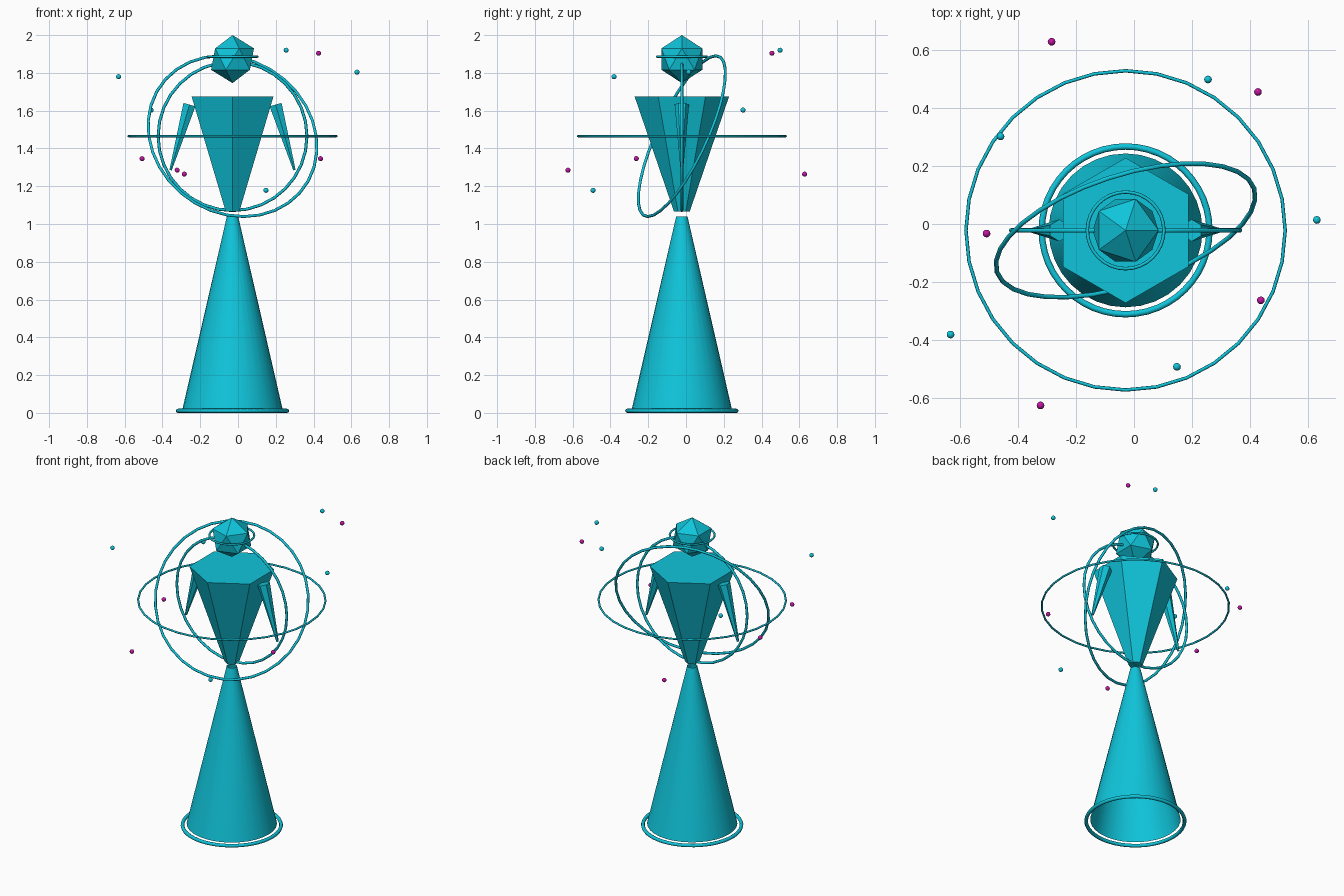
import bpy
import math
from mathutils import Vector

if "Cube" in bpy.data.objects:
    bpy.data.objects.remove(bpy.data.objects["Cube"])

CX, CY = -0.029, -0.022      # axis of the figure
MID = 1.465                  # centre height of the orbit rings


def material(name, rgb):
    m = bpy.data.materials.new(name)
    m.diffuse_color = (*rgb, 1)
    m.use_nodes = True
    m.node_tree.nodes["Principled BSDF"].inputs["Base Color"].default_value = m.diffuse_color
    return m


CYAN = material("cyan", (0.005, 0.56, 0.71))
MAGENTA = material("magenta", (0.55, 0.008, 0.38))


def finish(name, mat, smooth=False):
    ob = bpy.context.object
    ob.name = name
    ob.data.materials.append(mat)
    if smooth:
        bpy.ops.object.shade_smooth_by_angle(angle=math.radians(50))
    return ob


def cone(name, bottom, top, r_bottom, r_top, sides, fill='NGON', smooth=False):
    """Tapered prism running between two points."""
    a, b = Vector(bottom), Vector(top)
    axis = b - a
    tilt = math.atan2(axis.x, axis.z)
    bpy.ops.mesh.primitive_cone_add(
        vertices=sides, radius1=r_bottom, radius2=r_top, depth=axis.length,
        end_fill_type=fill, location=(a + b) / 2, rotation=(0, tilt, 0))
    return finish(name, CYAN, smooth)


def ring(name, z, major, minor, rot=(0, 0, 0), segments=32):
    bpy.ops.mesh.primitive_torus_add(
        major_radius=major, minor_radius=minor, major_segments=segments,
        minor_segments=8, location=(CX, CY, z),
        rotation=[math.radians(r) for r in rot])
    return finish(name, CYAN, True)


# Open skirt cone and the ring around its hem
cone("skirt", (CX, CY, 0.02), (CX, CY, 1.04), 0.265, 0.03, 32, 'NOTHING', True)
ring("base_ring", 0.011, 0.289, 0.011, segments=48)

# Six-sided torso, widest at the shoulders
cone("torso", (CX, CY, 1.067), (CX, CY, 1.675), 0.042, 0.25, 6)

# Tapered arms, mirrored about the axis
for side, label in ((-1, "left"), (1, "right")):
    cone(label + "_arm", (CX + side * 0.328, CY, 1.285),
         (CX + side * 0.228, CY, 1.632), 0.007, 0.038, 6)

# Faceted head with halo
bpy.ops.mesh.primitive_ico_sphere_add(subdivisions=1, radius=0.127,
                                      location=(CX, CY, 1.873))
finish("head", CYAN)
ring("halo", 1.886, 0.132, 0.006)

# Orbit rings: level, upright and tilted
ring("level_orbit", MID, 0.55, 0.006)
ring("upright_orbit", MID, 0.394, 0.008, (90, 0, 0))
ring("tilted_orbit", MID, 0.466, 0.008, (66, 0, 18))

# Floating beads
cyan_beads = [(0.255, 0.498, 1.92), (-0.46, 0.302, 1.603), (0.63, 0.014, 1.804),
              (-0.632, -0.381, 1.78), (0.148, -0.492, 1.178)]
magenta_beads = [(-0.284, 0.628, 1.264), (0.427, 0.455, 1.904), (-0.508, -0.033, 1.346),
                 (0.437, -0.263, 1.346), (-0.322, -0.625, 1.285)]
for mat, spots in ((CYAN, cyan_beads), (MAGENTA, magenta_beads)):
    for i, spot in enumerate(spots):
        bpy.ops.mesh.primitive_uv_sphere_add(segments=12, ring_count=8,
                                             radius=0.0133, location=spot)
        finish(f"{mat.name}_bead_{i + 1}", mat, True)
